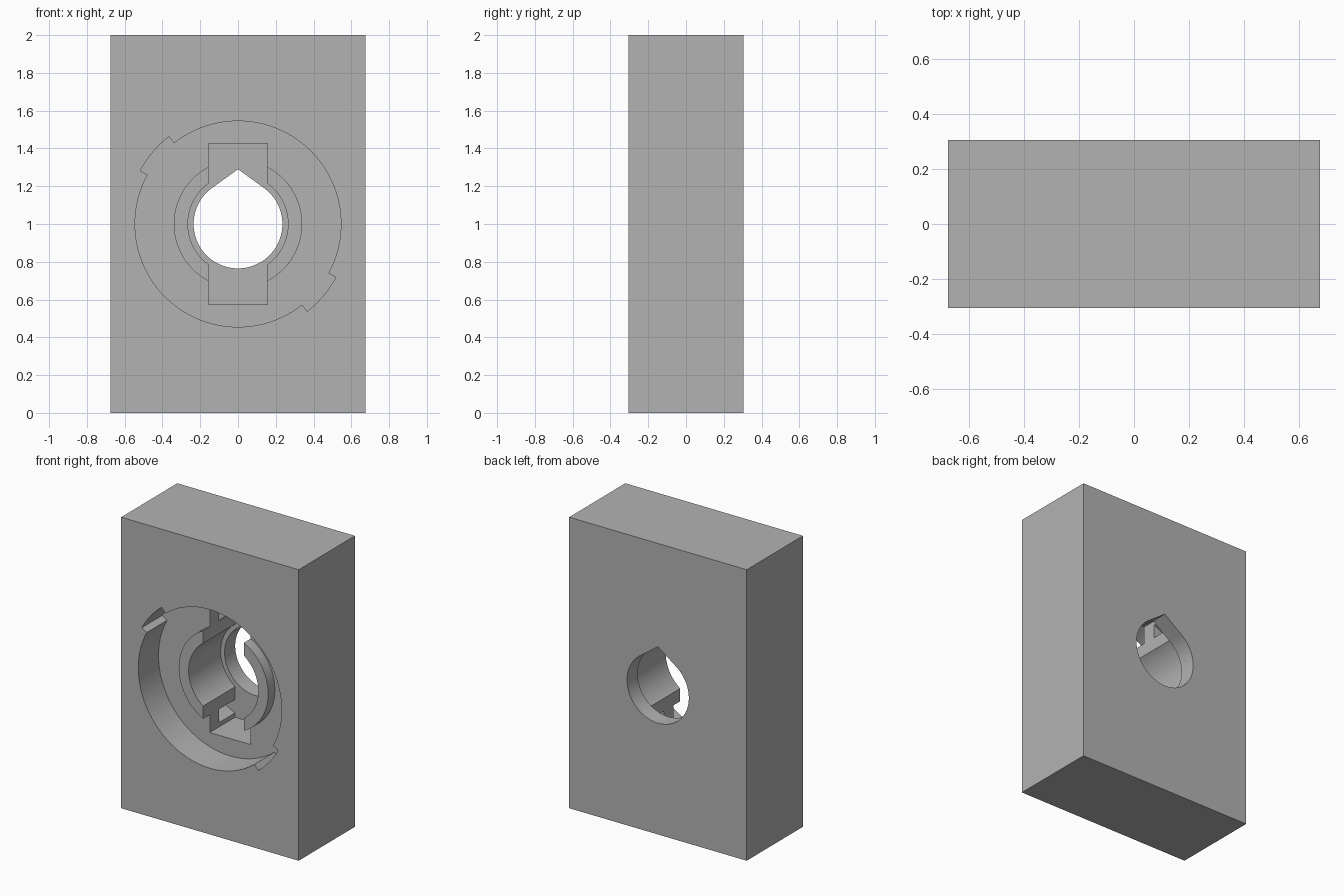
import bpy
import bmesh
from math import sin, cos, radians, degrees, acos

W, D, H = 1.35, 0.61, 2.0
FRONT = -D / 2
MID = H / 2

# Depths measured from the front face
BOSS_TOP, POCKET, GROOVE_TOP, BORE = 0.147, 0.22, 0.32, 0.495

cube = bpy.data.objects.get("Cube")
if cube:
    bpy.data.objects.remove(cube, do_unlink=True)

grey = bpy.data.materials.new("plain grey")
grey.use_nodes = True
colour = (0.45, 0.45, 0.45, 1)
grey.diffuse_color = colour
grey.node_tree.nodes["Principled BSDF"].inputs["Base Color"].default_value = colour


def polar(r, a):
    return r * cos(radians(a)), r * sin(radians(a))


def circle(r, angles=range(0, 360, 3)):
    return [polar(r, a) for a in angles]


def loft(name, rings, cyclic=False):
    """Join (outline, depth) rings of equal point count into a closed solid."""
    bm = bmesh.new()
    loops = [[bm.verts.new((x, FRONT + depth, MID + z)) for x, z in pts]
             for pts, depth in rings]
    pairs = list(zip(loops, loops[1:]))
    if cyclic:
        pairs.append((loops[-1], loops[0]))
    else:
        bm.faces.new(loops[0])
        bm.faces.new(loops[-1])
    for a, b in pairs:
        n = len(a)
        for i in range(n):
            j = (i + 1) % n
            bm.faces.new((a[i], a[j], b[j], b[i]))
    bmesh.ops.recalc_face_normals(bm, faces=bm.faces[:])
    mesh = bpy.data.meshes.new(name)
    bm.to_mesh(mesh)
    bm.free()
    mesh.materials.append(grey)
    obj = bpy.data.objects.new(name, mesh)
    bpy.context.collection.objects.link(obj)
    return obj


def rect(w, h):
    return [(-w, -h), (w, -h), (w, h), (-w, h)]


# Main block
block = loft("socket_block", [(rect(W / 2, MID), 0), (rect(W / 2, MID), D)])

# Round pocket with two opposite notches, leaving a raised boss in its floor
edges = [(128.4, 151.4), (308.4, 331.4)]
angles = list(range(0, 360, 3))
for lo, hi in edges:
    angles += [lo - 0.05, lo, hi, hi + 0.05]
angles.sort()


def pocket_radius(a):
    return 0.59 if any(lo <= a <= hi for lo, hi in edges) else 0.545


outline = [polar(pocket_radius(a), a) for a in angles]
boss = circle(0.34, angles)
pocket = loft("pocket_cutter", [(outline, -0.1), (outline, POCKET),
                                (boss, POCKET), (boss, BOSS_TOP)])

# Hidden locking groove behind the pocket floor
groove = loft("groove_cutter", [(circle(0.34), GROOVE_TOP), (circle(0.424), GROOVE_TOP),
                                (circle(0.424), BORE), (circle(0.34), BORE)], cyclic=True)

# Bore and key slot
bore = loft("bore_cutter", [(circle(0.265), -0.1), (circle(0.265), BORE)])
slot = loft("slot_cutter", [(rect(0.155, 0.425), -0.1), (rect(0.155, 0.425), BORE)])

# Teardrop hole right through the back
R, TIP = 0.235, 0.29
half = degrees(acos(R / TIP))
steps = 96
drop = [polar(R, 90 + half + (360 - 2 * half) * i / steps) for i in range(steps + 1)]
drop.append((0, TIP))
hole = loft("teardrop_cutter", [(drop, -0.1), (drop, D + 0.1)])

# Cut everything out of the block
bpy.ops.object.select_all(action="DESELECT")
bpy.context.view_layer.objects.active = block
block.select_set(True)
for cutter in (pocket, groove, bore, slot, hole):
    cutter.hide_render = True
    mod = block.modifiers.new(cutter.name, "BOOLEAN")
    mod.operation = "DIFFERENCE"
    mod.solver = "EXACT"
    mod.object = cutter
    bpy.ops.object.modifier_apply(modifier=mod.name)
    bpy.data.objects.remove(cutter, do_unlink=True)

bpy.ops.object.shade_smooth_by_angle(angle=radians(30))
